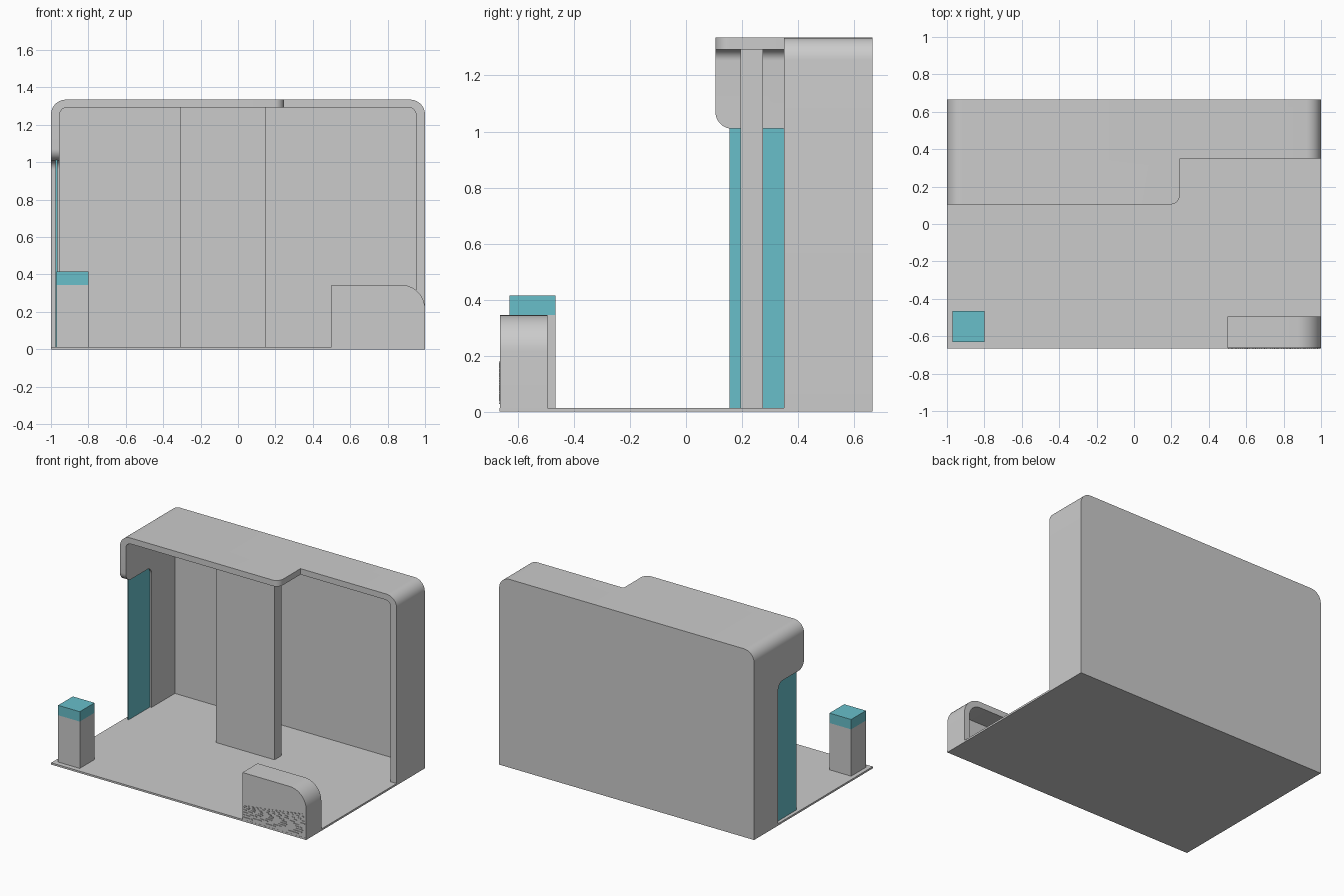
import bpy, bmesh, math
from mathutils import Vector

if "Cube" in bpy.data.objects:
    bpy.data.objects.remove(bpy.data.objects["Cube"])


def material(name, rgb):
    m = bpy.data.materials.new(name)
    m.diffuse_color = (*rgb, 1)
    m.use_nodes = True
    m.node_tree.nodes["Principled BSDF"].inputs["Base Color"].default_value = m.diffuse_color
    return m


GREY = material("light grey", (0.6, 0.6, 0.6))
TEAL = material("teal", (0.138, 0.52, 0.59))


def add_object(name, bm, mat):
    bmesh.ops.recalc_face_normals(bm, faces=bm.faces)
    me = bpy.data.meshes.new(name)
    bm.to_mesh(me)
    bm.free()
    me.materials.append(mat)
    ob = bpy.data.objects.new(name, me)
    bpy.context.collection.objects.link(ob)
    return ob


def add_box(bm, x0, x1, y0, y1, z0, z1):
    v = bmesh.ops.create_cube(bm, size=1)["verts"]
    for p in v:
        p.co = Vector((x1 if p.co.x > 0 else x0, y1 if p.co.y > 0 else y0, z1 if p.co.z > 0 else z0))


def box(name, dims, mat=GREY):
    bm = bmesh.new()
    add_box(bm, *dims)
    return add_object(name, bm, mat)


def prism(name, pts, axis, a, b, mat=GREY):
    """Extrude a 2D outline along an axis from a to b."""
    place = {"x": lambda p, d: (d, p[0], p[1]),
             "y": lambda p, d: (p[0], d, p[1]),
             "z": lambda p, d: (p[0], p[1], d)}[axis]
    bm = bmesh.new()
    face = bm.faces.new([bm.verts.new(place(p, a)) for p in pts])
    ext = bmesh.ops.extrude_face_region(bm, geom=[face])["geom"]
    shift = Vector(place((0, 0), b - a))
    bmesh.ops.translate(bm, vec=shift, verts=[g for g in ext if isinstance(g, bmesh.types.BMVert)])
    return add_object(name, bm, mat)


def arc(cx, cy, r, a0, a1, n=10):
    return [(cx + r * math.cos(math.radians(a0 + (a1 - a0) * i / n)),
             cy + r * math.sin(math.radians(a0 + (a1 - a0) * i / n))) for i in range(n + 1)]


def arch(x0, x1, top, rl, rr, z0=0.0):
    """Outline of an upright panel with rounded top corners."""
    left = arc(x0 + rl, top - rl, rl, 180, 90) if rl else [(x0, top)]
    return [(x0, z0)] + left + arc(x1 - rr, top - rr, rr, 90, 0) + [(x1, z0)]


def smooth(ob):
    bpy.ops.object.select_all(action="DESELECT")
    ob.select_set(True)
    bpy.context.view_layer.objects.active = ob
    bpy.ops.object.shade_smooth_by_angle(angle=math.radians(30))


def cut(ob, cutter):
    bpy.context.view_layer.objects.active = ob
    mod = ob.modifiers.new("cut", "BOOLEAN")
    mod.operation, mod.solver, mod.object = "DIFFERENCE", "EXACT", cutter
    bpy.ops.object.modifier_apply(modifier=mod.name)
    bpy.data.objects.remove(cutter)


# floor
box("floor", (-1, 1, -0.665, 0.665, 0, 0.013))

# canopy shell: rounded frame, stepped roof and shortened left wall
outer = arch(-1, 1, 1.335, 0.08, 0.08)
inner = arch(-0.954, 0.952, 1.293, 0.04, 0.04)
shell = prism("canopy_shell", outer + inner[::-1], "y", 0.105, 0.655)
roof_step = [(0.195, 0)] + arc(0.195, 0.155, 0.05, -90, 0) + [(0.245, 0.35), (1.1, 0.35), (1.1, 0)]
cut(shell, prism("roof_cutter", roof_step, "z", -0.1, 1.5))
wall_step = ([(0, -0.1), (0, 1.07)] + arc(0.165, 1.07, 0.06, 180, 270)
             + arc(0.345, 0.96, 0.05, 90, 0) + [(0.395, -0.1)])
cut(shell, prism("wall_cutter", wall_step, "x", -1.1, -0.8))
smooth(shell)
smooth(prism("back_wall", outer, "y", 0.655, 0.665))

# middle partition and coloured side panel
box("partition", (-0.31, 0.15, 0.195, 0.275, 0.013, 1.294))
box("side_panel", (-0.976, -0.966, 0.155, 0.41, 0.001, 1.03), TEAL)

# pedestal with coloured cap
box("pedestal", (-0.97, -0.8, -0.63, -0.465, 0.013, 0.345))
box("pedestal_cap", (-0.97, -0.8, -0.63, -0.465, 0.345, 0.415), TEAL)

# counter: rounded shell open at the back, closed by a front panel
outer = arch(0.5, 1, 0.345, 0, 0.13)
inner = arch(0.54, 0.957, 0.303, 0, 0.09)
smooth(prism("counter_shell", outer + inner[::-1], "y", -0.655, -0.495))
smooth(prism("counter_front", outer, "y", -0.664, -0.655))

# fanned rows of small raised dashes on the counter front
bm = bmesh.new()
rows = 10
for i in range(rows):
    t = i / (rows - 1)
    period = 0.15 * (1 - t) ** 1.3 + 0.03
    width = period * 0.42
    x = 0.503 + (i % 2) * period * 0.5
    while x + width < 0.998:
        u = (x - 0.5) / 0.5
        z = 0.03 + t * (0.08 + 0.07 * u)
        add_box(bm, x, x + width, -0.668, -0.663, z - 0.003, z + 0.003)
        x += period
add_object("counter_dashes", bm, GREY)
